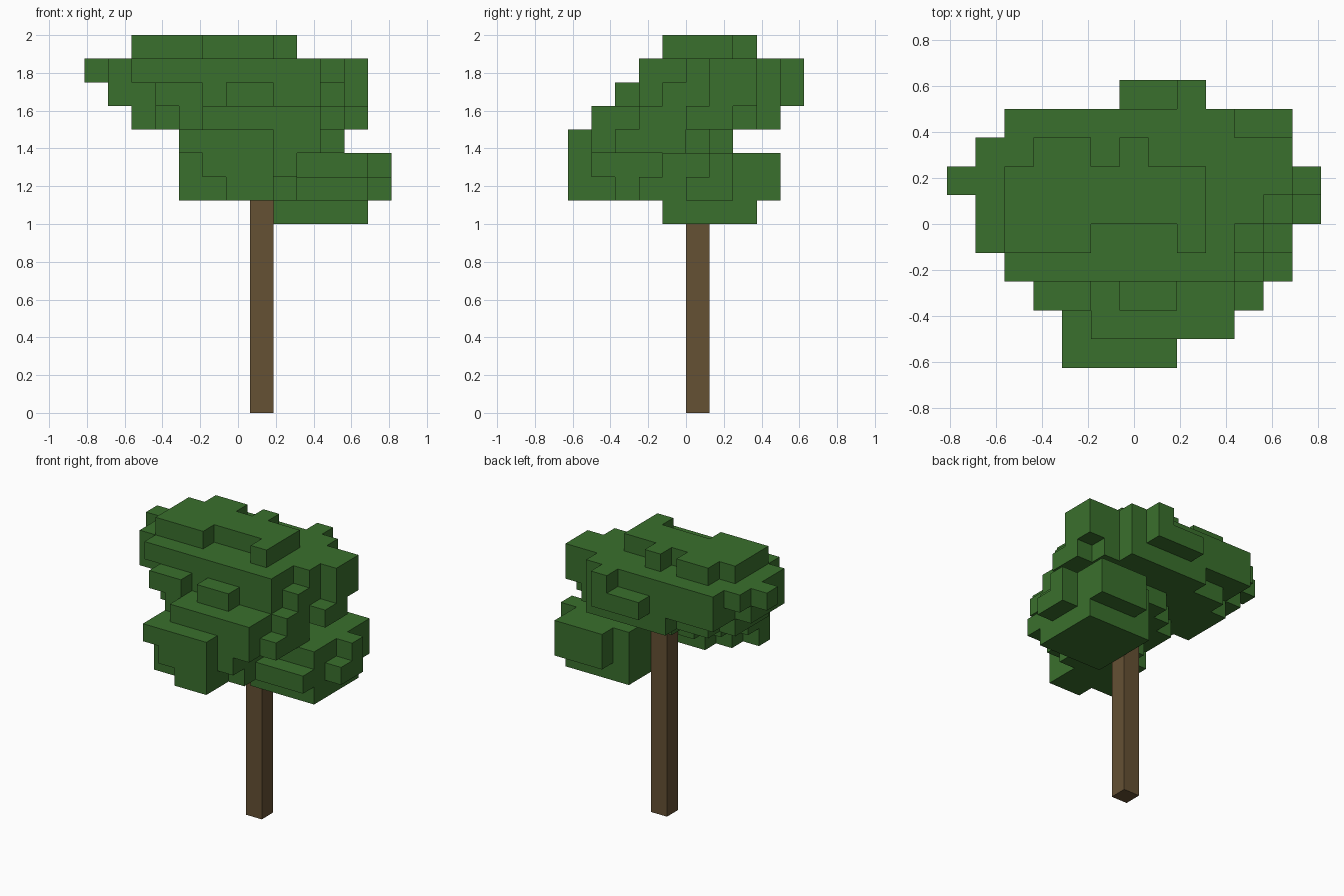
import bpy
import bmesh
from mathutils import Vector

CELL = 0.125
ORIGIN = Vector((-0.8125, -0.625, 0.0))

if "Cube" in bpy.data.objects:
    bpy.data.objects.remove(bpy.data.objects["Cube"], do_unlink=True)


def make_material(name, colour):
    material = bpy.data.materials.new(name)
    material.use_nodes = True
    material.diffuse_color = colour
    material.node_tree.nodes["Principled BSDF"].inputs["Base Color"].default_value = colour
    return material


def build_blocks(name, cells, material):
    """Turn a set of grid cells into one blocky shell without inner faces."""
    bm = bmesh.new()
    for cell in sorted(cells):
        centre = ORIGIN + (Vector(cell) + Vector((0.5, 0.5, 0.5))) * CELL
        for axis in range(3):
            for sign in (-1, 1):
                neighbour = list(cell)
                neighbour[axis] += sign
                if tuple(neighbour) in cells:
                    continue
                normal, side, up = Vector(), Vector(), Vector()
                normal[axis] = sign
                side[(axis + 1) % 3] = 1
                up = normal.cross(side)
                corners = (-side - up, side - up, side + up, up - side)
                bm.faces.new([bm.verts.new(centre + (normal + c) * CELL / 2)
                              for c in corners])
    bmesh.ops.remove_doubles(bm, verts=bm.verts, dist=CELL / 100)
    mesh = bpy.data.meshes.new(name)
    bm.to_mesh(mesh)
    bm.free()
    mesh.materials.append(material)
    obj = bpy.data.objects.new(name, mesh)
    bpy.context.collection.objects.link(obj)
    return obj


leaf_cells = set()


def leaf_layer(level, first_row, *spans):
    """Fill one level of leaves, row by row from front to back."""
    for row, (start, end) in enumerate(spans, first_row):
        leaf_cells.update((column, row, level) for column in range(start, end))


leaf_green = make_material("leaf green", (0.042, 0.162, 0.026, 1))
bark_brown = make_material("bark brown", (0.130, 0.082, 0.034, 1))

# Low clump on the right
leaf_layer(8, 4, *[(8, 12)] * 4)

# Middle levels, joining the front clump and the right clump
leaf_layer(9, 0, (6, 8), (4, 8), (5, 9), (6, 12), (8, 12),
           (8, 13), (8, 13), (8, 12), (9, 12))
leaf_layer(10, 0, (5, 8), (4, 9), (4, 9), (5, 9), (6, 12),
           (8, 12), (8, 13), (8, 12), (9, 12))
leaf_layer(11, 0, (4, 8), (4, 10), (4, 11), (4, 11), (4, 11), (5, 10), (6, 9))

# Broad crown leaning to the back
leaf_layer(12, 1, (5, 10), (4, 10), (3, 11), (2, 11),
           (2, 12), (2, 12), (3, 11), (5, 10))
leaf_layer(13, 2, (3, 5), (3, 10), (1, 11), (1, 11),
           (1, 12), (2, 12), (2, 10), (6, 9))
leaf_layer(13, 2, (6, 8))
leaf_layer(14, 3, (2, 10), (1, 10), (1, 11), (0, 12), (1, 12), (2, 10), (8, 9))

# Cap with notched front and back edges
leaf_layer(15, 4, (2, 5), (2, 9), (2, 9), (3, 5))
leaf_layer(15, 4, (8, 9))
leaf_layer(15, 7, (6, 7))

# Trunk
trunk_cells = {(7, 5, level) for level in range(11)}

build_blocks("foliage", leaf_cells - trunk_cells, leaf_green)
build_blocks("trunk", trunk_cells, bark_brown)
